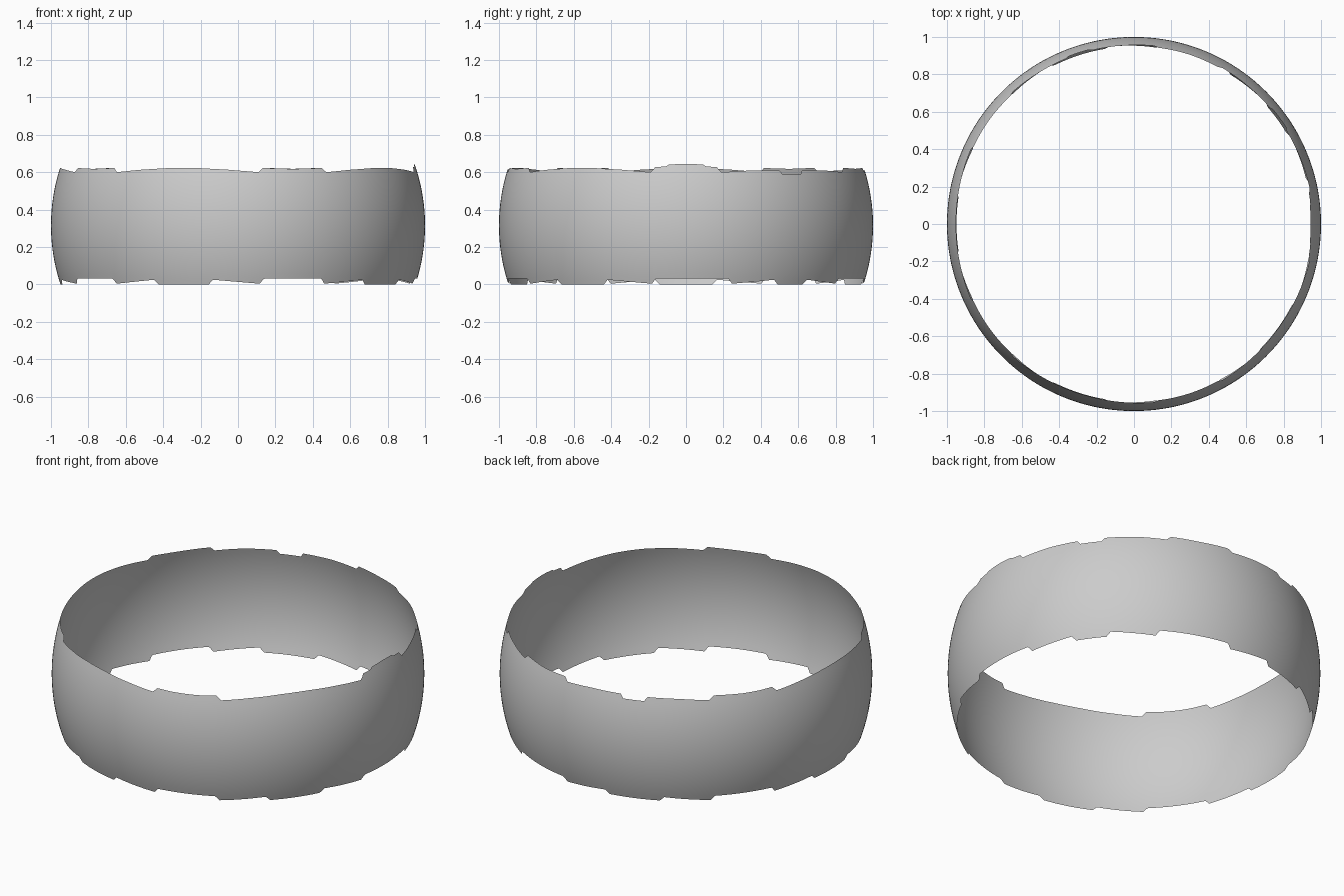
import bpy, bmesh, math

if "Cube" in bpy.data.objects:
    bpy.data.objects.remove(bpy.data.objects["Cube"])

COLS, ROWS, CENTRE = 720, 20, 0.32

# Edge heights by angle (degrees) from the middle of each 72 degree repeat
TOP = [(0, .628), (5, .627), (15, .618), (24.5, .605), (26, .628), (31, .624), (36, .623)]
TOP_NOTCHED = [(0, .592), (3.5, .592), (4.5, .615), (15, .614), (24.5, .605), (26, .628), (36, .623)]
BOTTOM = [(0, .005), (8.5, .005), (10, .03), (17, .02), (25, .009), (26.3, .036), (36, .036)]
BOTTOM_NARROW = [(0, .005), (5, .005), (6.5, .03), (13, .02), (21, .009), (22.3, .037), (36, .036)]


def lerp(profile, d):
    for (a, za), (b, zb) in zip(profile, profile[1:]):
        if d <= b:
            return za + (zb - za) * (d - a) / (b - a)
    return profile[-1][1]


def edges(deg):
    sector = int(deg // 72)
    d = abs(deg % 72 - 36)
    top = lerp(TOP_NOTCHED if sector in (0, 1) else TOP, d)
    low = lerp(BOTTOM_NARROW if sector == 0 else BOTTOM, d)
    # Raised tab on the right-hand side
    off = min(deg, 360 - deg)
    if off < 11:
        top = lerp([(0, .65), (5.5, .646), (6.5, .636), (10, .632), (11, .61)], off)
    return low, top


# Band cut from a unit sphere, with stepped rims
bm = bmesh.new()
grid = []
for i in range(COLS):
    deg = 360 * i / COLS
    low, top = edges(deg)
    a = math.radians(deg)
    col = []
    for j in range(ROWS + 1):
        z = low + (top - low) * j / ROWS
        r = math.sqrt(1 - (z - CENTRE) ** 2)
        col.append(bm.verts.new((r * math.cos(a), r * math.sin(a), z - .005)))
    grid.append(col)
for i in range(COLS):
    p, q = grid[i], grid[(i + 1) % COLS]
    for j in range(ROWS):
        bm.faces.new((p[j], q[j], q[j + 1], p[j + 1])).smooth = True

mesh = bpy.data.meshes.new("spherical_band")
bm.to_mesh(mesh)
bm.free()
band = bpy.data.objects.new("spherical_band", mesh)
bpy.context.collection.objects.link(band)
